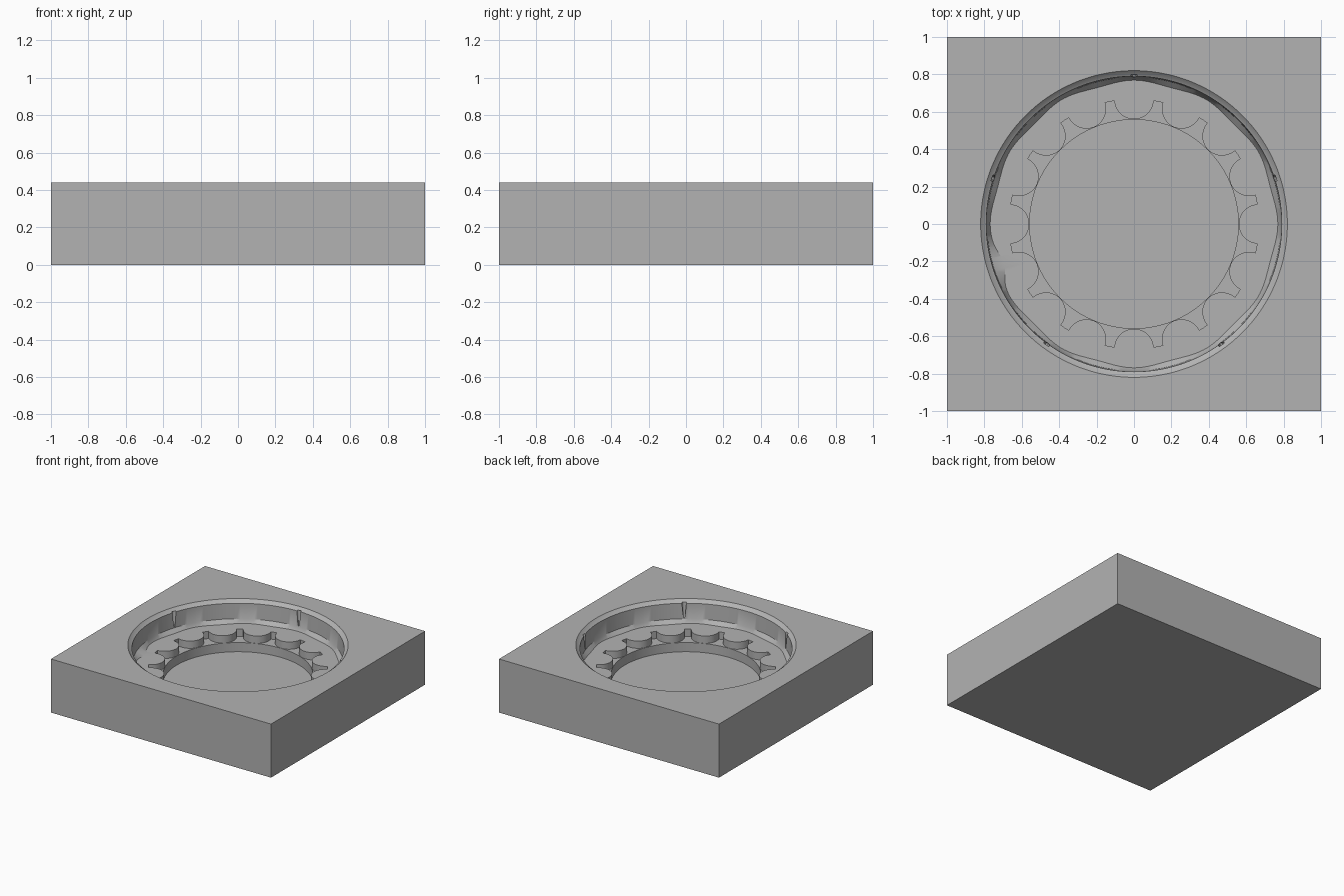
import bpy, bmesh
from math import sin, cos, pi, atan2, hypot, radians, exp

cube = bpy.data.objects.get("Cube")
if cube:
    bpy.data.objects.remove(cube, do_unlink=True)

HEIGHT, FLOOR, SLOT, BASE = 0.44, 0.26, 0.2, 0.125
LOBES, PITCH = 16, 2 * pi / 16

grey = bpy.data.materials.new("plain_grey")
grey.use_nodes = True
colour = (0.45, 0.45, 0.45, 1)
grey.diffuse_color = colour
grey.node_tree.nodes["Principled BSDF"].inputs["Base Color"].default_value = colour

# Gear outline as (angle, radius): round lobes with narrow flared slots between
outline = []
for k in range(LOBES):
    for i in range(-8, 9):
        t = radians(i * 10)
        x, y = 0.665 - 0.105 * cos(t), 0.105 * sin(t)
        outline.append((k * PITCH + atan2(y, x), hypot(x, y)))
    for a in (9.15, 11.25, 13.35):
        outline.append((k * PITCH + radians(a), 0.667))


def ring(bm, radius, z):
    """One loop of vertices; radius is a function of angle and outline radius."""
    return [bm.verts.new((radius(a, r) * cos(a), radius(a, r) * sin(a), z))
            for a, r in outline]


def circle(value):
    return lambda a, r: value


def square(a, r):
    return 1 / max(abs(cos(a)), abs(sin(a)))


def wavy(a, r):
    # Rippled wall foot, with a soft bulge on the right-hand side
    off = (a - radians(197) + pi) % (2 * pi) - pi
    return 0.762 + 0.007 * cos(12 * a) - 0.03 * exp(-(off / 0.11) ** 2)


# Block, recess, gear slots and central well as one closed surface
bm = bmesh.new()
levels = [
    (square, 0), (square, HEIGHT),
    (circle(0.82), HEIGHT), (circle(0.802), HEIGHT - 0.018),
    (circle(0.79), HEIGHT - 0.025), (circle(0.785), FLOOR + 0.03),
    (wavy, FLOOR),
    (lambda a, r: r, FLOOR), (lambda a, r: r, SLOT),
    (circle(0.558), SLOT), (circle(0.558), BASE),
]
rings = [ring(bm, f, z) for f, z in levels]
count = len(outline)
for low, high in zip(rings, rings[1:]):
    for i in range(count):
        j = (i + 1) % count
        bm.faces.new((low[i], low[j], high[j], high[i]))
bm.faces.new(rings[0][::-1])
bm.faces.new(rings[-1])
bmesh.ops.recalc_face_normals(bm, faces=bm.faces)
mesh = bpy.data.meshes.new("mould_block")
bm.to_mesh(mesh)
bm.free()
mesh.materials.append(grey)
block = bpy.data.objects.new("mould_block", mesh)
bpy.context.collection.objects.link(block)

# Five tapered grooves in the recess wall
for k in range(5):
    a = radians(90 + 72 * k)
    bpy.ops.mesh.primitive_cone_add(
        vertices=12, radius1=0.006, radius2=0.018, depth=0.15,
        location=(0.793 * cos(a), 0.793 * sin(a), 0.345))
    cutter = bpy.context.object
    cutter.name = "groove_cutter"
    cutter.hide_render = True
    cutter.data.materials.append(grey)
    cut = block.modifiers.new("groove", "BOOLEAN")
    cut.operation = "DIFFERENCE"
    cut.solver = "EXACT"
    cut.object = cutter
    bpy.context.view_layer.objects.active = block
    bpy.ops.object.modifier_apply(modifier=cut.name)
    bpy.data.objects.remove(cutter, do_unlink=True)

# Smooth curved walls, crisp edges
bpy.ops.object.select_all(action="DESELECT")
block.select_set(True)
bpy.context.view_layer.objects.active = block
bpy.ops.object.shade_smooth_by_angle(angle=radians(30))
